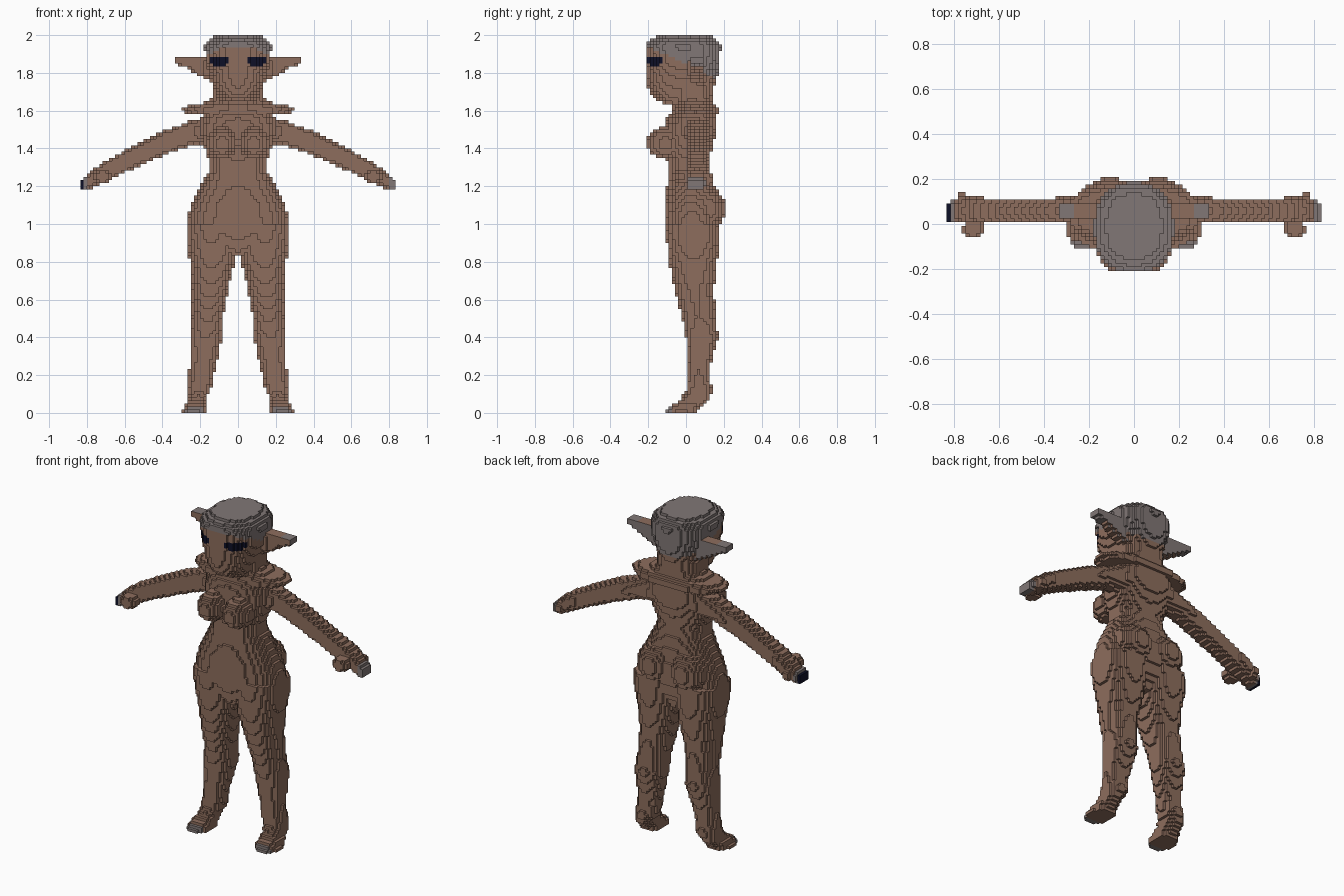
import bpy
import bmesh
from math import floor

cube = bpy.data.objects.get("Cube")
if cube:
    bpy.data.objects.remove(cube, do_unlink=True)

STEP = 2 / 120                      # edge of one block
SKIN, GREY, NAVY = range(3)


def make_material(name, colour):
    mat = bpy.data.materials.new(name)
    mat.use_nodes = True
    mat.diffuse_color = colour + (1.0,)
    bsdf = next(n for n in mat.node_tree.nodes if n.type == "BSDF_PRINCIPLED")
    bsdf.inputs["Base Color"].default_value = colour + (1.0,)
    bsdf.inputs["Roughness"].default_value = 0.9
    return mat


materials = [make_material("brown skin", (0.27, 0.155, 0.11)),
             make_material("grey hair", (0.22, 0.185, 0.18)),
             make_material("navy eye", (0.004, 0.005, 0.02))]


# Shape helpers: each returns a test telling whether a point lies inside
def loft(rows, along="z", power=2.4):
    """Rows are (position, centre, half width, back-front low, high)."""
    def inside(x, y, z):
        x = abs(x)
        t, w = (z, x) if along == "z" else (x, z)
        for a, b in zip(rows, rows[1:]):
            if a[0] <= t <= b[0]:
                f = (t - a[0]) / (b[0] - a[0])
                c, r, lo, hi = (p + (q - p) * f for p, q in zip(a[1:], b[1:]))
                u = abs(w - c) / r
                v = abs(2 * y - lo - hi) / (hi - lo)
                return u ** power + v ** power <= 1
        return False
    return inside


def ball(centre, radii):
    def inside(x, y, z):
        point = (abs(x), y, z)
        return sum(((p - c) / r) ** 2 for p, c, r in zip(point, centre, radii)) <= 1
    return inside


def union(*shapes):
    return lambda x, y, z: any(s(x, y, z) for s in shapes)


def where(shape, rule):
    return lambda x, y, z: rule(x, y, z) and shape(x, y, z)


def one_side(shape, side):
    return where(shape, lambda x, y, z: x * side > 0)


# Head, with the hair as everything above a sloping hairline
skull = loft([(1.64, 0, .10, -.13, .12), (1.68, 0, .12, -.18, .14),
              (1.72, 0, .127, -.2, .145), (1.78, 0, .145, -.205, .165),
              (1.85, 0, .17, -.208, .18), (1.95, 0, .178, -.212, .185),
              (1.98, 0, .15, -.18, .16), (2.01, 0, .09, -.12, .1)])
hair = where(skull, lambda x, y, z: z > 1.844 - 0.48 * y)
ears = loft([(.10, 1.815, .078, 0, .1), (.2, 1.835, .055, .02, .09),
             (.26, 1.855, .035, .03, .09), (.33, 1.868, .018, .03, .09)],
            "x", 4)

# Trunk with a flared collar over the shoulders
trunk = loft([(.84, 0, .06, -.08, .12), (.92, 0, .24, -.1, .15),
              (1, 0, .275, -.11, .17), (1.1, 0, .25, -.11, .17),
              (1.2, 0, .2, -.1, .15), (1.28, 0, .155, -.1, .13),
              (1.33, 0, .15, -.1, .12), (1.42, 0, .185, -.11, .14),
              (1.5, 0, .205, -.11, .165), (1.56, 0, .2, -.1, .165),
              (1.61, 0, .15, -.07, .15), (1.74, 0, .132, -.07, .14)])
collar = loft([(1.58, 0, .22, -.07, .17), (1.6, 0, .315, -.07, .18),
               (1.63, 0, .25, -.06, .16), (1.65, 0, .15, -.05, .14)])
chest = ball((.085, -.11, 1.43), (.08, .1, .085))
seat = ball((.11, .1, 1.08), (.115, .11, .12))

# Limbs
leg = loft([(0, .23, .068, -.115, .06), (.035, .225, .06, -.09, .08),
            (.07, .22, .05, -.03, .12), (.12, .205, .06, 0, .14),
            (.2, .195, .065, .01, .12), (.3, .18, .075, .01, .14),
            (.4, .17, .085, 0, .17), (.5, .162, .08, -.02, .16),
            (.65, .148, .095, -.06, .145), (.8, .135, .12, -.09, .165),
            (.9, .14, .135, -.1, .175), (1, .14, .135, -.11, .18)])
arm = loft([(.14, 1.5, .07, -.02, .14), (.24, 1.485, .065, 0, .12),
            (.4, 1.425, .065, 0, .115), (.55, 1.355, .06, 0, .115),
            (.65, 1.305, .055, 0, .115), (.72, 1.27, .055, 0, .125),
            (.8, 1.22, .04, 0, .11), (.84, 1.195, .022, .01, .09)], "x")
thumb = ball((.715, -.02, 1.25), (.05, .045, .035))
finger = ball((.765, .11, 1.235), (.025, .04, .03))
hand_arm = union(arm, thumb, finger)


# Colour rules
def plain(p, n):
    return SKIN


def hair_colour(p, n):
    return GREY


def face_colour(p, n):
    x, z = abs(p[0]), p[2]
    upper = 0.05 < x < 0.16 and 1.85 < z < 1.885
    lower = 0.065 < x < 0.13 and 1.825 < z <= 1.85
    return NAVY if p[1] < -0.12 and (upper or lower) else SKIN


def ear_colour(p, n):
    return GREY if n[1] > 0 or (n[1] == 0 and abs(p[0]) > 0.26) else SKIN


def arm_colour(p, n):
    if p[0] < -0.815:
        return NAVY
    return GREY if abs(p[0]) > 0.8 else SKIN


def leg_colour(p, n):
    return GREY if p[1] < -0.08 and p[2] < 0.05 else SKIN


parts = [("hair", hair, hair_colour),
         ("head", skull, face_colour),
         ("ears", ears, ear_colour),
         ("torso", union(trunk, chest, seat), plain),
         ("collar", collar, plain)]
for side, word in ((1, "left"), (-1, "right")):
    parts.append((word + "_arm", one_side(hand_arm, side), arm_colour))
    parts.append((word + "_leg", one_side(leg, side), leg_colour))


# Fill the block grid; the first part containing a block owns it
def centre_of(cell):
    i, j, k = cell
    return ((i + 0.5) * STEP, j * STEP, (k + 0.5) * STEP)


owner = {}
for i in range(-50, 50):
    for j in range(-12, 13):
        for k in range(120):
            point = centre_of((i, j, k))
            for index, part in enumerate(parts):
                if part[1](*point):
                    owner[i, j, k] = index
                    break


# Build each part from the exposed faces of its blocks
def build(index, name, rule):
    bm = bmesh.new()
    verts = {}

    def corner(co):
        key = tuple(floor(c * 2 / STEP + 0.5) for c in co)
        if key not in verts:
            verts[key] = bm.verts.new(co)
        return verts[key]

    for cell, part in owner.items():
        if part != index:
            continue
        centre = centre_of(cell)
        for axis in range(3):
            for sign in (1, -1):
                normal = [0, 0, 0]
                normal[axis] = sign
                if tuple(c + n for c, n in zip(cell, normal)) in owner:
                    continue
                loop = []
                for du, dv in ((-1, -1), (1, -1), (1, 1), (-1, 1))[::sign]:
                    co = list(centre)
                    co[axis] += sign * STEP / 2
                    co[(axis + 1) % 3] += du * STEP / 2
                    co[(axis + 2) % 3] += dv * STEP / 2
                    loop.append(corner(co))
                face = bm.faces.new(loop)
                face.material_index = rule(centre, normal)
    mesh = bpy.data.meshes.new(name)
    bm.to_mesh(mesh)
    bm.free()
    for mat in materials:
        mesh.materials.append(mat)
    bpy.context.collection.objects.link(bpy.data.objects.new(name, mesh))


for index, (name, shape, rule) in enumerate(parts):
    build(index, name, rule)
